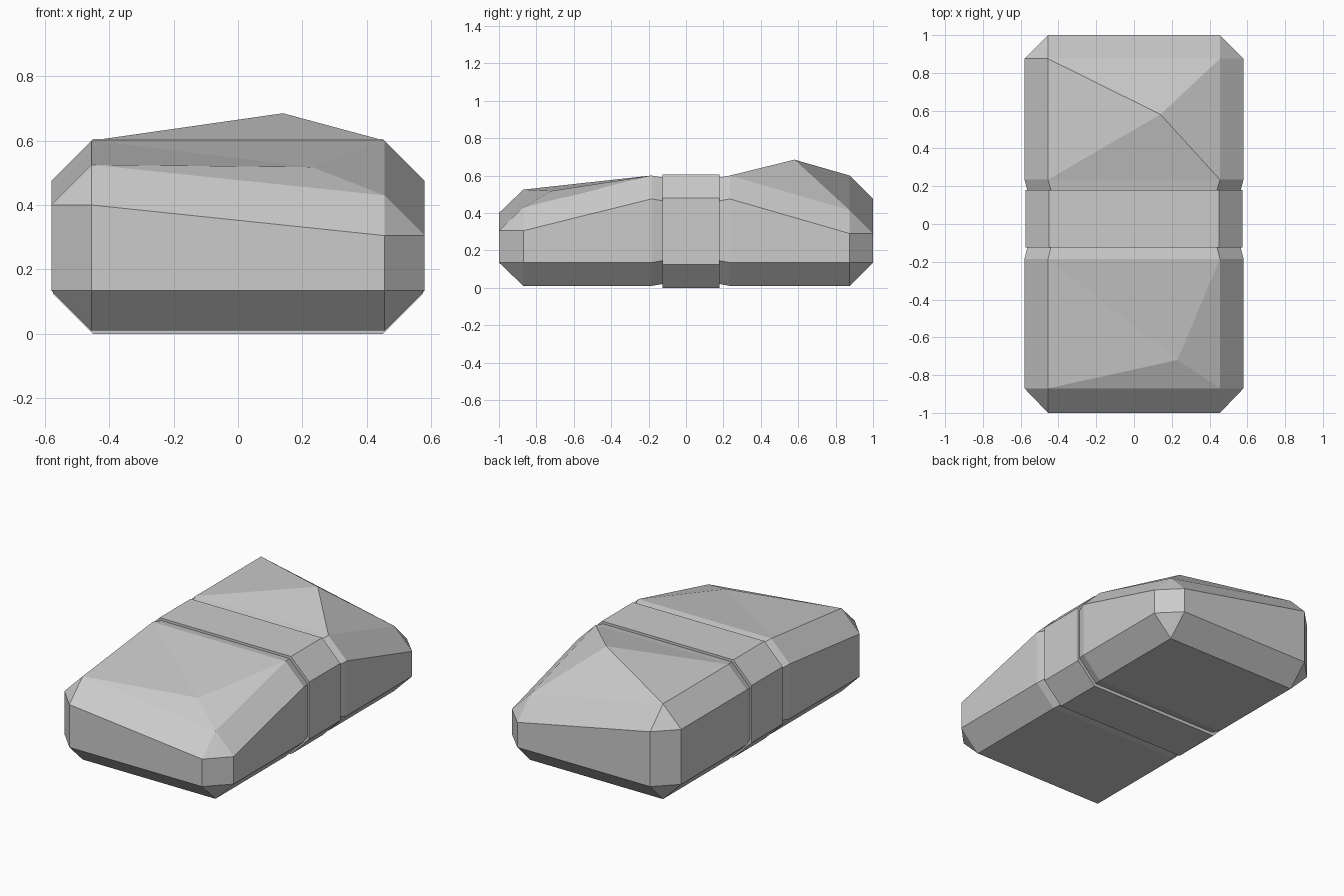
import bpy
import bmesh

old = bpy.data.objects.get("Cube")
if old:
    bpy.data.objects.remove(old, do_unlink=True)

CUT = 0.125  # chamfer width

grey = bpy.data.materials.new("light grey")
grey.use_nodes = True
COLOUR = (0.6, 0.6, 0.6, 1)
grey.diffuse_color = COLOUR
grey.node_tree.nodes["Principled BSDF"].inputs["Base Color"].default_value = COLOUR


def octagon(bm, y, half, low, top_right, top_left):
    """Chamfered cross-section, ordered around from the bottom right."""
    inner = half - CUT
    points = [(-inner, low), (inner, low), (half, low + CUT), (half, top_left - CUT),
              (inner, top_left), (-inner, top_right), (-half, top_right - CUT), (-half, low + CUT)]
    return [bm.verts.new((x, y, z)) for x, z in points]


def loft(bm, rings):
    """Skin neighbouring rings and return the top face of each span."""
    tops = []
    for a, b in zip(rings, rings[1:]):
        for i in range(8):
            j = (i + 1) % 8
            face = bm.faces.new((a[i], a[j], b[j], b[i]))
            if i == 4:
                tops.append(face)
    return tops


def bevelled_end(bm, ring, y):
    """Close a ring with a set-back end face, sloped edges and corner triangles."""
    half = abs(ring[0].co.x)
    heights = [ring[i].co.z for i in (7, 2, 3, 6)]
    end = [bm.verts.new((s * half, y, z)) for s, z in zip((-1, 1, 1, -1), heights)]
    bm.faces.new(end)
    for k in range(4):
        n = (k + 1) % 4
        p, q = ring[2 * k], ring[2 * k + 1]
        bm.faces.new((p, q, end[n], end[k]))
        bm.faces.new((q, ring[(2 * k + 2) % 8], end[n]))


def raise_peak(bm, face, point):
    """Split a top face into four triangles meeting at a point."""
    poked = bmesh.ops.poke(bm, faces=[face])
    poked["verts"][0].co = point


def finish(bm, name):
    bmesh.ops.recalc_face_normals(bm, faces=bm.faces)
    mesh = bpy.data.meshes.new(name)
    bm.to_mesh(mesh)
    bm.free()
    mesh.materials.append(grey)
    obj = bpy.data.objects.new(name, mesh)
    bpy.context.collection.objects.link(obj)


# Body: bevelled, lopsided block pinched in under the band
bm = bmesh.new()
sections = [
    (-0.87, 0.58, 0.01, 0.525, 0.43),
    (-0.185, 0.58, 0.01, 0.6, 0.6),
    (-0.125, 0.565, 0.02, 0.59, 0.59),
    (0.18, 0.565, 0.02, 0.59, 0.59),
    (0.235, 0.58, 0.01, 0.6, 0.6),
    (0.875, 0.58, 0.01, 0.6, 0.415),
]
rings = [octagon(bm, *s) for s in sections]
tops = loft(bm, rings)
bevelled_end(bm, rings[0], -1)
bevelled_end(bm, rings[-1], 1)
raise_peak(bm, tops[0], (0.23, -0.72, 0.518))
raise_peak(bm, tops[-1], (0.14, 0.58, 0.685))
finish(bm, "body")

# Band wrapped around the middle
bm = bmesh.new()
rings = [octagon(bm, y, 0.575, 0, 0.605, 0.605) for y in (-0.125, 0.18)]
loft(bm, rings)
for ring in rings:
    bm.faces.new(ring)
finish(bm, "band")
